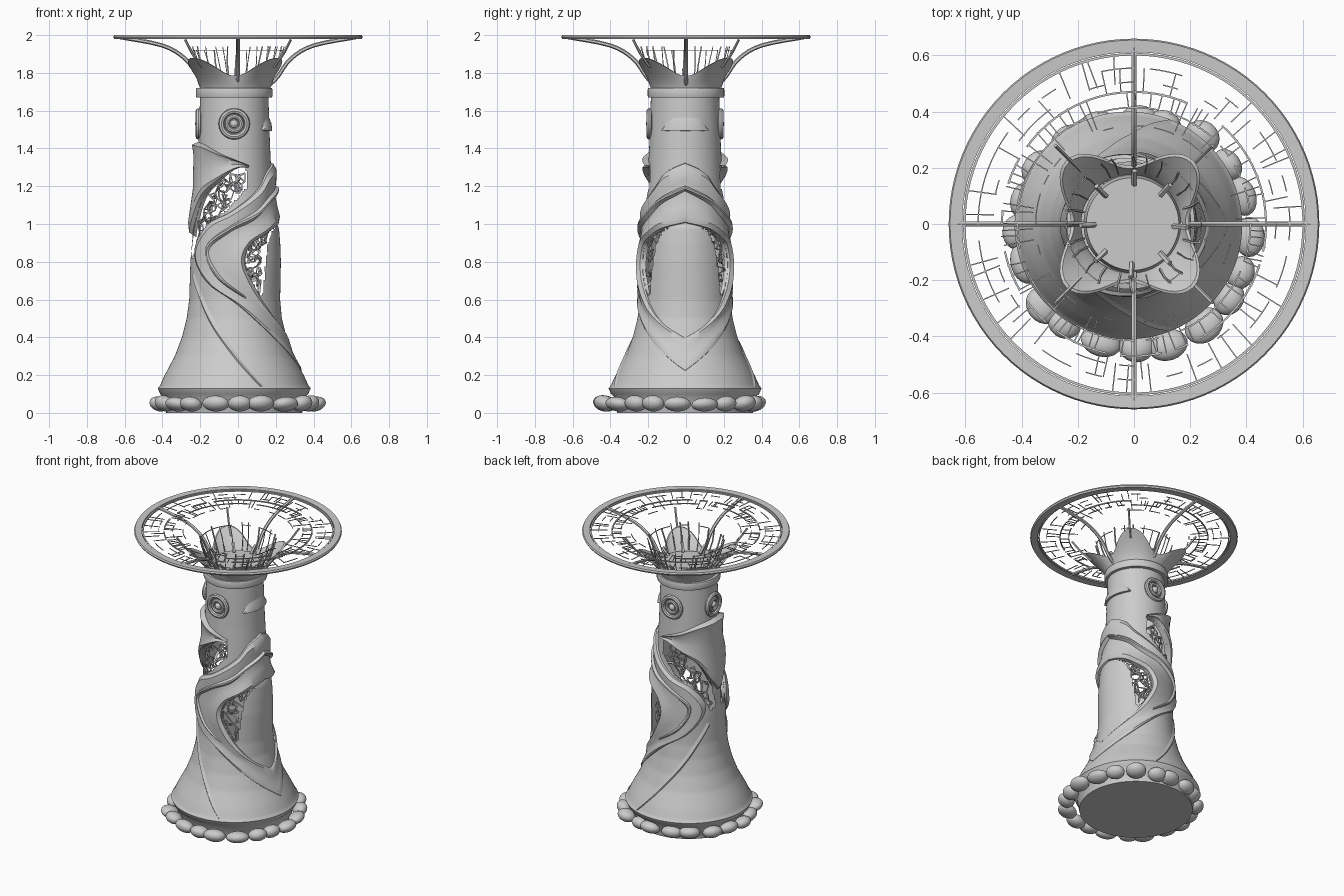
import bpy, bmesh, math, random
from mathutils import Vector

if "Cube" in bpy.data.objects:
    bpy.data.objects.remove(bpy.data.objects["Cube"])

random.seed(4)
CX, CY = -0.02, -0.005
PROFILE = [(0, .36), (.085, .375), (.1, .392), (.13, .405), (.145, .393), (.2, .368), (.3, .315), (.4, .277),
           (.5, .252), (.6, .238), (.8, .232), (1, .215), (1.2, .2), (1.4, .19), (1.7, .18)]


def finish(name, bm, angle=40):
    me = bpy.data.meshes.new(name)
    bmesh.ops.recalc_face_normals(bm, faces=bm.faces)
    bm.to_mesh(me)
    bm.free()
    ob = bpy.data.objects.new(name, me)
    bpy.context.collection.objects.link(ob)
    bpy.ops.object.select_all(action='DESELECT')
    ob.select_set(True)
    bpy.context.view_layer.objects.active = ob
    bpy.ops.object.shade_smooth_by_angle(angle=math.radians(angle))
    return ob


def radius(deg, z):
    for (z0, r0), (z1, r1) in zip(PROFILE, PROFILE[1:]):
        if z <= z1:
            r = r0 + (r1 - r0) * (z - z0) / (z1 - z0)
            break
    else:
        r = PROFILE[-1][1]
    # the right-hand panel leans out under the arch
    k = max(0, min(1, (z - .5) / .4)) * max(0, min(1, (1.03 - z) / .05))
    return r + .02 * k * max(0, math.cos(math.radians(deg))) ** 2


def polar(deg, r, z, cx=CX, cy=CY):
    a = math.radians(deg)
    return Vector((cx + r * math.cos(a), cy + r * math.sin(a), z))


def skin(deg, z, off=0):
    return polar(deg, radius(deg, z) + off, z)


def grid(bm, rows, closed=False):
    vs = [[bm.verts.new(p) for p in row] for row in rows]
    for a, b in zip(vs, vs[1:]):
        for i in range(len(a) if closed else len(a) - 1):
            j = (i + 1) % len(a)
            bm.faces.new((a[i], a[j], b[j], b[i]))
    return vs


def lathe(name, prof, cx=0, cy=0, n=72, loop=True):
    bm = bmesh.new()
    pr = prof + prof[:1] if loop else prof
    grid(bm, [[polar(360 * i / n, r, z, cx, cy) for i in range(n)] for r, z in pr], True)
    bmesh.ops.remove_doubles(bm, verts=bm.verts, dist=1e-5)
    return finish(name, bm, 30)


def tube(bm, pts, r, n=4):
    pts = [Vector(p) for p in pts]
    rows = []
    for i, p in enumerate(pts):
        d = (pts[min(i + 1, len(pts) - 1)] - pts[max(i - 1, 0)]).normalized()
        u = d.cross(Vector((0, 0, 1)) if abs(d.z) < .9 else Vector((1, 0, 0))).normalized()
        v = d.cross(u)
        rows.append([p + r * (u * math.cos(t) + v * math.sin(t)) for t in
                     [2 * math.pi * (k + .5) / n for k in range(n)]])
    vs = grid(bm, rows, True)
    bm.faces.new(vs[0])
    bm.faces.new(vs[-1])


def spline(pts, n):
    P = [Vector(p) for p in pts]
    out = []
    for k in range(n + 1):
        t = k / n * (len(P) - 1)
        i = min(int(t), len(P) - 2)
        f = t - i
        p0, p1, p2, p3 = P[max(i - 1, 0)], P[i], P[i + 1], P[min(i + 2, len(P) - 1)]
        out.append(.5 * (2 * p1 + (p2 - p0) * f + (2 * p0 - 5 * p1 + 4 * p2 - p3) * f * f
                         + (3 * p1 - p0 - 3 * p2 + p3) * f ** 3))
    return out


def ribbon(name, low, high, section, n=48, fade=1.0):
    """Strip on the trunk between two (angle, height) curves, mirrored front to back."""
    bm = bmesh.new()
    A, B = spline(low, n), spline(high, n)
    for s in (1, -1):
        rows = []
        for k, (a, b) in enumerate(zip(A, B)):
            amp = 1 + (fade - 1) * max(0, (k / n - .6) / .4)
            rows.append([skin(s * q.x, q.y, o * amp) for q, o in
                         [(a.lerp(b, v), o) for v, o in section]])
        grid(bm, rows)
    bmesh.ops.remove_doubles(bm, verts=bm.verts, dist=1e-5)
    return finish(name, bm, 35)


def inside(poly, x, y):
    hit = False
    for (x0, y0), (x1, y1) in zip(poly, poly[1:] + poly[:1]):
        if (y0 > y) != (y1 > y) and x < (x1 - x0) * (y - y0) / (y1 - y0) + x0:
            hit = not hit
    return hit


LOWER = [(20, .99), (50, .94), (70, .89), (76, .78), (62, .66), (52, .61), (47, .75), (42, .88), (32, .955)]
UPPER = [(72, 1.31), (69, 1.2), (102, 1.07), (131, .99), (150, .92), (162, .82), (173, .84), (166, .99),
         (150, 1.1), (142, 1.15), (116, 1.23), (85, 1.3)]

# trunk with the openings cut through
bm = bmesh.new()
N = 144
zs = [z for z, r in PROFILE if z < .15] + [.15 + 1.53 * i / 130 for i in range(131)]
vs = grid(bm, [[skin(360 * i / N - 180, z) for i in range(N)] for z in zs], True)
bm.faces.new(vs[0])
holes = []
for f in bm.faces:
    c = f.calc_center_median()
    d = abs(math.degrees(math.atan2(c.y - CY, c.x - CX)))
    if inside(LOWER, d, c.z) or inside(UPPER, d, c.z):
        holes.append(f)
bmesh.ops.delete(bm, geom=holes, context='FACES')
finish("trunk", bm)

# twisting bands around the openings
ridged = [(0, -.02), (.03, .012), (.12, .03), (.3, .02), (.5, .012), (.7, .024), (.88, .028), (.97, .012), (1, -.02)]
ribbon("twisted_band",
       [(0, 1.0), (30, .97), (50, .93), (69, .88), (75, .78), (61, .66), (45, .56), (25, .47), (0, .4)],
       [(0, 1.33), (30, 1.28), (52, 1.19), (95, 1.07), (131, 1.0), (155, .86), (130, .7), (80, .55), (0, .22)],
       ridged, 72, .25)
ribbon("band_crest", [(0, 1.17), (35, 1.1), (60, 1.02), (95, .95), (120, .85), (105, .72), (75, .62)],
       [(0, 1.21), (35, 1.15), (60, 1.08), (95, 1.0), (131, .88), (115, .72), (76, .6)],
       [(0, .005), (.4, .036), (.6, .036), (1, .005)], 48, .4)
ribbon("upper_hood", [(180, .93), (166, 1.0), (142, 1.14), (116, 1.22), (88, 1.29), (69, 1.3)],
       [(180, 1.44), (155, 1.43), (135, 1.41), (110, 1.37), (88, 1.34), (69, 1.31)],
       [(0, -.02), (.05, .02), (.15, .03), (.5, .018), (.85, .024), (.96, .034), (1, -.01)])
ribbon("root_fold", [(160, .72), (125, .5), (95, .32), (70, .14)], [(152, .75), (117, .53), (89, .34), (66, .14)],
       [(0, -.004), (.3, .008), (1, -.004)], 30)
ribbon("brow_ledge", [(0, 1.49), (20, 1.49), (40, 1.495)], [(0, 1.57), (25, 1.56), (40, 1.5)],
       [(0, -.01), (.05, .014), (.5, .012), (1, -.002)], 16)

# woven twigs inside the openings
bm = bmesh.new()
for poly, count in ((LOWER, 60), (UPPER, 90)):
    xs, ys = [p[0] for p in poly], [p[1] for p in poly]
    for s in (1, -1):
        pts = []
        while len(pts) < count:
            d, z = random.uniform(min(xs), max(xs)), random.uniform(min(ys), max(ys))
            if inside(poly, d, z):
                pts.append(skin(s * d, z, random.uniform(-.035, -.01)))
        for p in pts:
            for q in sorted(pts, key=lambda o: (o - p).length)[2:5]:
                tube(bm, [p, q], .004)
finish("woven_twigs", bm, 20)

# round bosses on three sides of the neck
for deg in (-90, 90, 180):
    for R, r in ((.068, .015), (.038, .012)):
        bpy.ops.mesh.primitive_torus_add(major_radius=R, minor_radius=r, major_segments=28, minor_segments=8,
                                         location=skin(deg, 1.53, .004), rotation=(0, math.pi / 2, math.radians(deg)))
        bpy.context.object.name = "boss_ring"
    bpy.ops.mesh.primitive_uv_sphere_add(segments=16, ring_count=8, radius=.022, location=skin(deg, 1.53, 0))
    bpy.context.object.name = "boss_centre"

# neck collar, crown floor
lathe("neck_collar", [(.17, 1.67), (.2, 1.67), (.203, 1.68), (.203, 1.71), (.2, 1.72), (.17, 1.72)], CX)
lathe("crown_floor", [(.0001, 1.775), (.165, 1.775), (.175, 1.72)], -.005, 0, 48, False)

# crown flaring into four corner peaks
bm = bmesh.new()
rows = []
for side in (0, 1):
    for k in range(9):
        t = k / 8 if not side else 1 - k / 8
        row = []
        for i in range(96):
            a = 360 * i / 96
            pk = abs(math.sin(math.radians(2 * a))) ** 2.5
            row.append(polar(a, .185 + .025 * t + .11 * pk * t ** 1.5 - .012 * side,
                             1.715 + (.07 + .095 * pk) * t, -.015, 0))
        rows.append(row)
grid(bm, rows, True)
finish("crown", bm)

# stones around the foot
bm = bmesh.new()
n = 20
for i in range(n):
    a = 360 * i / n + random.uniform(-3, 3)
    res = bmesh.ops.create_icosphere(bm, subdivisions=3, radius=1)
    sx, sy, sz = random.uniform(.045, .06), random.uniform(.06, .075), random.uniform(.036, .043)
    c = polar(a, .41 + random.uniform(-.01, .015), sz + .008, 0, -.035)
    ca, sa = math.cos(math.radians(a)), math.sin(math.radians(a))
    for v in res['verts']:
        x, y, z = v.co.x * sx, v.co.y * sy, v.co.z * sz
        v.co = c + Vector((x * ca - y * sa, x * sa + y * ca, z + x * .15))
finish("foot_stones", bm, 60)

# flat canopy rim and its thin inner hoop
lathe("canopy_rim", [(.612, 1.982), (.655, 1.98), (.66, 1.99), (.655, 2.0), (.612, 1.998)], n=96)
lathe("canopy_hoop", [(.6, 1.985), (.609, 1.985), (.609, 1.995), (.6, 1.995)], n=96)

# curved main ribs and thin corner spikes
bm = bmesh.new()
for k in range(4):
    path = spline([(.17, 1.74), (.21, 1.78), (.28, 1.875), (.4, 1.945), (.63, 1.99)], 16)
    tube(bm, [polar(90 * k, p.x, p.y, 0, 0) for p in path], .011, 6)
    tube(bm, [polar(90 * k + 45, r, z, 0, 0) for r, z in ((.27, 1.83), (.34, 1.9), (.395, 1.975))], .007, 5)
finish("canopy_ribs", bm, 50)

# broken netting of the canopy
bm = bmesh.new()
for R, keep, w in ((.555, .5, .003), (.505, .3, .003), (.47, .8, .005), (.415, .75, .004), (.35, .3, .003)):
    for i in range(60):
        if random.random() < keep:
            tube(bm, [polar(6 * i + d, R, 1.988, 0, 0) for d in (0, 3, 6.2)], w)
for i in range(110):
    a = i * 360 / 110 + random.uniform(-1, 1)
    r0, r1 = random.choice(((.41, .475), (.41, .475), (.36, .47), (.47, .555), (.5, .6)))
    tube(bm, [polar(a, r0, 1.986, 0, 0), polar(a + random.uniform(-1, 1), r1, 1.988, 0, 0)], .003)
finish("canopy_net", bm, 20)

# small basket of twigs above the crown
bm = bmesh.new()
for i in range(24):
    a = 15 * i + random.uniform(-4, 4)
    tube(bm, [polar(a, .185, 1.77, 0, 0), polar(a, .22, 1.85, 0, 0),
              polar(a + 2, .245, random.choice((1.92, 1.92, 1.94)), 0, 0)], random.choice((.003, .005)))
    if random.random() < .75:
        tube(bm, [polar(15 * i + d, .24, 1.92, 0, 0) for d in (0, 7.5, 15)], .003)
    if i % 3 == 0:
        tube(bm, [polar(a, .14, 1.775, 0, 0), polar(a, .19, 1.82, 0, 0)], .01, 5)
finish("twig_basket", bm, 20)
